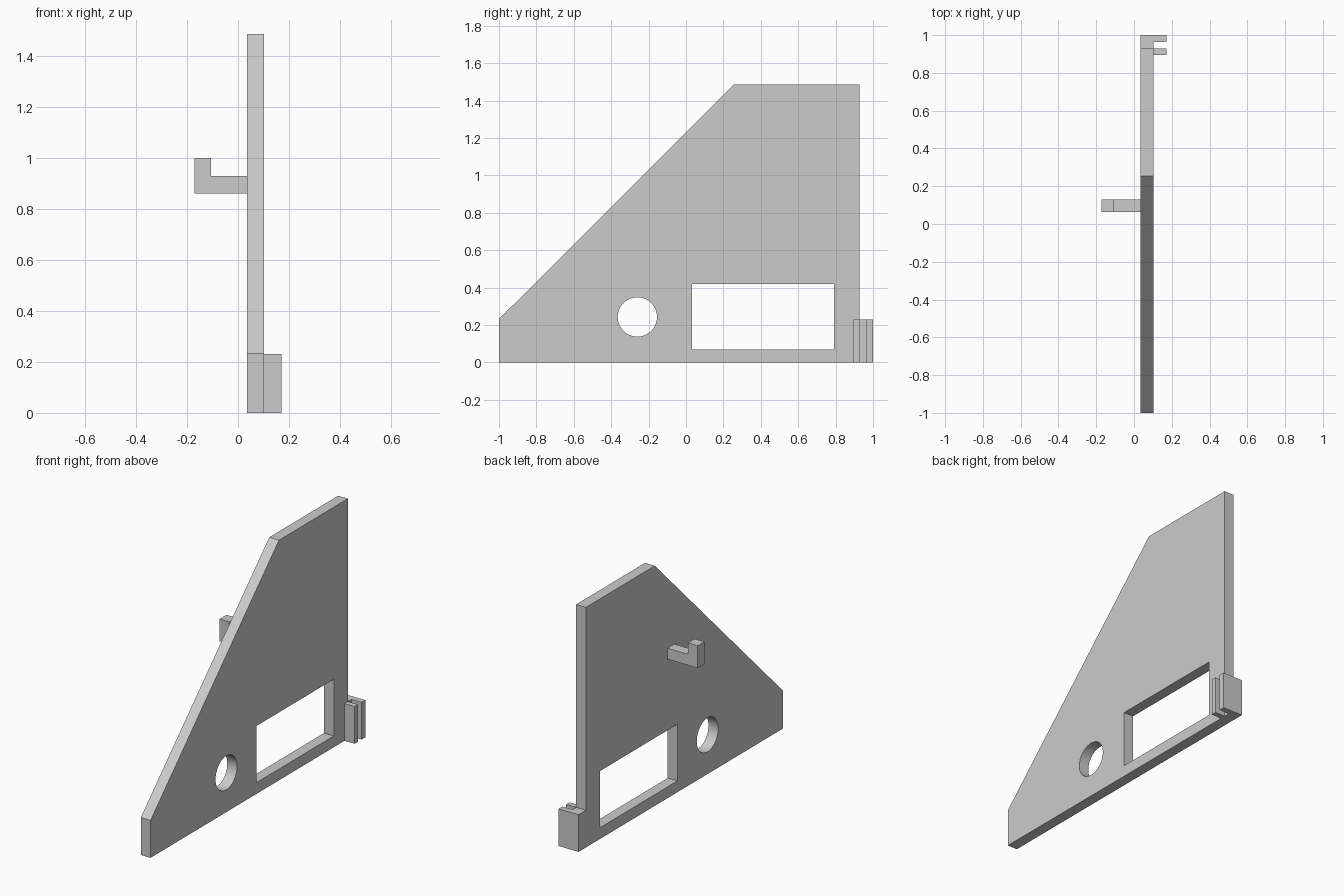
import bpy
import bmesh
from math import radians
from mathutils import Matrix, Vector

cube = bpy.data.objects.get("Cube")
if cube:
    bpy.data.objects.remove(cube, do_unlink=True)

grey = bpy.data.materials.new("light grey")
grey.use_nodes = True
grey.diffuse_color = (0.6, 0.6, 0.6, 1)
grey.node_tree.nodes["Principled BSDF"].inputs["Base Color"].default_value = (0.6, 0.6, 0.6, 1)


def finish(name, bm):
    bmesh.ops.recalc_face_normals(bm, faces=bm.faces)
    mesh = bpy.data.meshes.new(name)
    bm.to_mesh(mesh)
    bm.free()
    mesh.materials.append(grey)
    obj = bpy.data.objects.new(name, mesh)
    bpy.context.collection.objects.link(obj)
    return obj


def prism(name, outline, direction):
    """Extrude a flat outline along a direction."""
    bm = bmesh.new()
    face = bm.faces.new([bm.verts.new(p) for p in outline])
    new = bmesh.ops.extrude_face_region(bm, geom=[face])["geom"]
    verts = [v for v in new if isinstance(v, bmesh.types.BMVert)]
    bmesh.ops.translate(bm, verts=verts, vec=Vector(direction))
    return finish(name, bm)


def cut(target, cutter):
    cutter.hide_render = True
    mod = target.modifiers.new("cut", 'BOOLEAN')
    mod.object = cutter
    mod.operation = 'DIFFERENCE'
    mod.solver = 'EXACT'
    bpy.context.view_layer.objects.active = target
    bpy.ops.object.modifier_apply(modifier=mod.name)
    bpy.data.objects.remove(cutter, do_unlink=True)


X0, X1 = 0.035, 0.102      # plate faces
EDGE = 0.928               # rear edge of the plate

# Upright plate with a sloping front edge
side = [(-1, 0), (EDGE, 0), (EDGE, 1.485), (0.255, 1.485), (-1, 0.232)]
plate = prism("side_plate", [(X0, y, z) for y, z in side], (X1 - X0, 0, 0))

# Rectangular window
window = [(0.033, 0.07), (0.79, 0.07), (0.79, 0.42), (0.033, 0.42)]
cut(plate, prism("window_cutter", [(-0.1, y, z) for y, z in window], (0.4, 0, 0)))

# Round hole
bm = bmesh.new()
bmesh.ops.create_cone(bm, cap_ends=True, segments=64, radius1=0.105, radius2=0.105, depth=0.5,
                      matrix=Matrix.Translation((0, -0.26, 0.243)) @ Matrix.Rotation(radians(90), 4, 'Y'))
cut(plate, finish("hole_cutter", bm))

# L-shaped hook on the right face
hook = [(X0, 0.86), (-0.171, 0.86), (-0.171, 0.998), (-0.105, 0.998), (-0.105, 0.928), (X0, 0.928)]
prism("hook", [(x, 0.064, z) for x, z in hook], (0, 0.067, 0))

# Slotted clip at the lower rear corner: an L-shaped jaw and a front prong
jaw = [(X0, EDGE), (X0, 1), (0.171, 1), (0.171, 0.964), (X1, 0.964), (X1, EDGE)]
prong = [(X1, 0.895), (0.171, 0.895), (0.171, EDGE), (X1, EDGE)]
for name, outline in (("clip_jaw", jaw), ("clip_prong", prong)):
    prism(name, [(x, y, 0) for x, y in outline], (0, 0, 0.23))

# Smooth the hole wall, keep the edges sharp
bpy.ops.object.select_all(action='DESELECT')
plate.select_set(True)
bpy.context.view_layer.objects.active = plate
bpy.ops.object.shade_smooth_by_angle(angle=radians(30))
